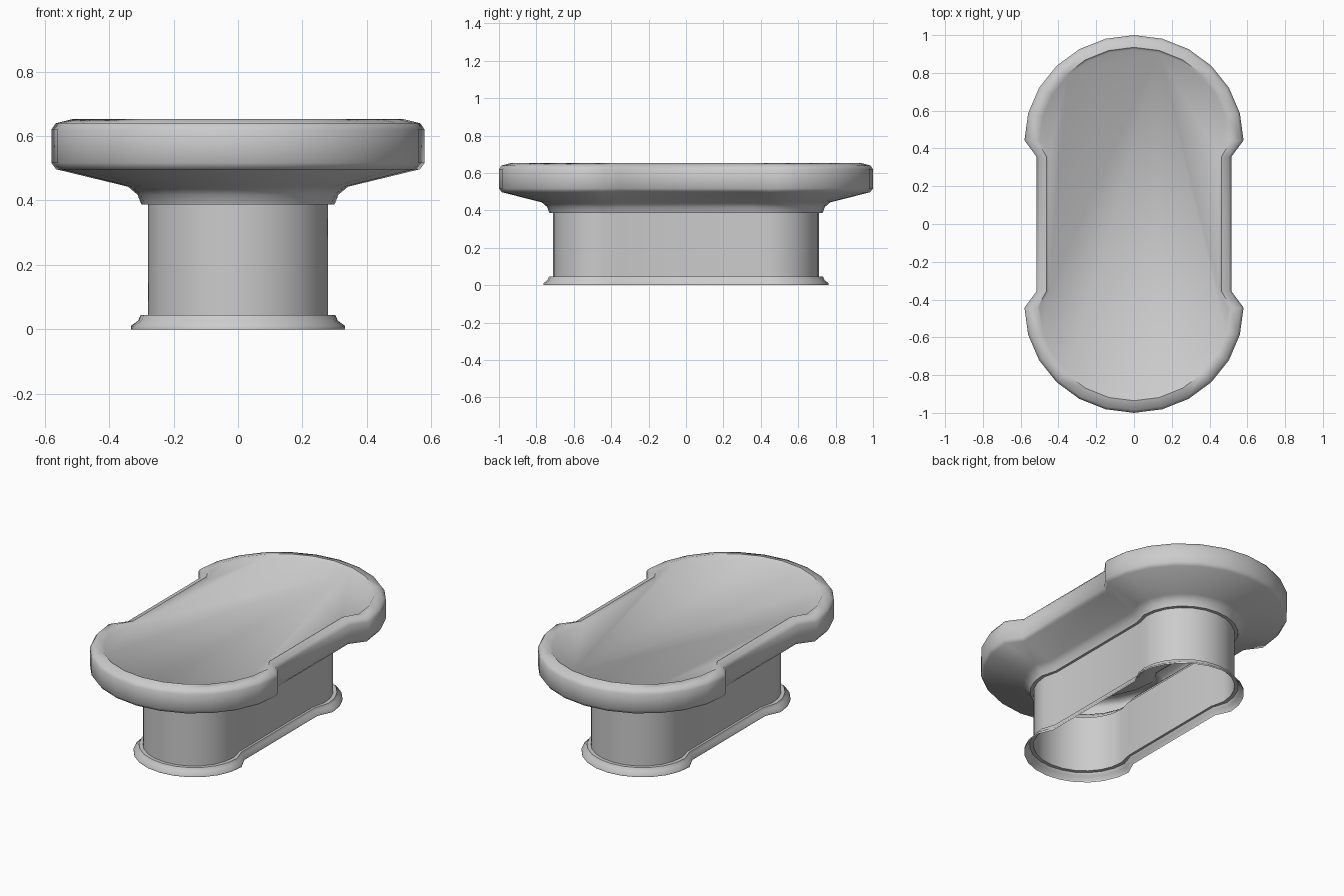
import bpy, bmesh
from math import sin, cos, pi

cube = bpy.data.objects.get("Cube")
if cube:
    bpy.data.objects.remove(cube, do_unlink=True)

grey = bpy.data.materials.new("plain grey")
grey.use_nodes = True
COLOUR = (0.6, 0.6, 0.6, 1)
grey.diffuse_color = COLOUR
grey.node_tree.nodes["Principled BSDF"].inputs["Base Color"].default_value = COLOUR

END_Y = 0.443     # centre of each rounded end
WAIST_Y = 0.355   # where the straight sides begin
STEPS = 12        # facets on each rounded end


def outline(radius, waist):
    """Rounded ends joined by narrower straight sides, counter-clockwise."""
    half = [(waist, WAIST_Y)]
    for i in range(STEPS + 1):
        a = pi * i / STEPS
        half.append((radius * cos(a), END_Y + 0.96 * radius * sin(a)))
    half.append((-waist, WAIST_Y))
    return half + [(-x, -y) for x, y in half]


def shell(name, profile, capped=False):
    """Skin a stack of outlines given as (end radius, waist half-width, z)."""
    bm = bmesh.new()
    rings = [[bm.verts.new((x, y, z)) for x, y in outline(r, w)]
             for r, w, z in profile]
    for low, high in zip(rings, rings[1:]):
        for i in range(len(low)):
            j = (i + 1) % len(low)
            bm.faces.new((low[i], low[j], high[j], high[i]))
    if capped:
        bm.faces.new(rings[-1])
    mesh = bpy.data.meshes.new(name)
    bm.to_mesh(mesh)
    bm.free()
    mesh.materials.append(grey)
    obj = bpy.data.objects.new(name, mesh)
    bpy.context.collection.objects.link(obj)
    bpy.ops.object.select_all(action="DESELECT")
    obj.select_set(True)
    bpy.context.view_layer.objects.active = obj
    bpy.ops.object.shade_smooth_by_angle(angle=pi / 3)


# Flared trim around the foot, open underneath
shell("foot_trim", [(0.333, 0.292, 0.0), (0.333, 0.292, 0.01), (0.31, 0.28, 0.027),
                    (0.302, 0.274, 0.045), (0.28, 0.26, 0.045)])

# Hollow pedestal wall
shell("pedestal", [(0.28, 0.26, 0.045), (0.28, 0.26, 0.387)])

# Top with flared apron, rounded rim and recessed playing field
shell("table_top", [(0.28, 0.26, 0.387), (0.3, 0.275, 0.387), (0.312, 0.285, 0.418),
                    (0.342, 0.31, 0.443), (0.565, 0.5, 0.497), (0.58, 0.515, 0.517),
                    (0.58, 0.515, 0.62), (0.566, 0.501, 0.64), (0.513, 0.463, 0.653),
                    (0.5, 0.45, 0.64)], capped=True)
